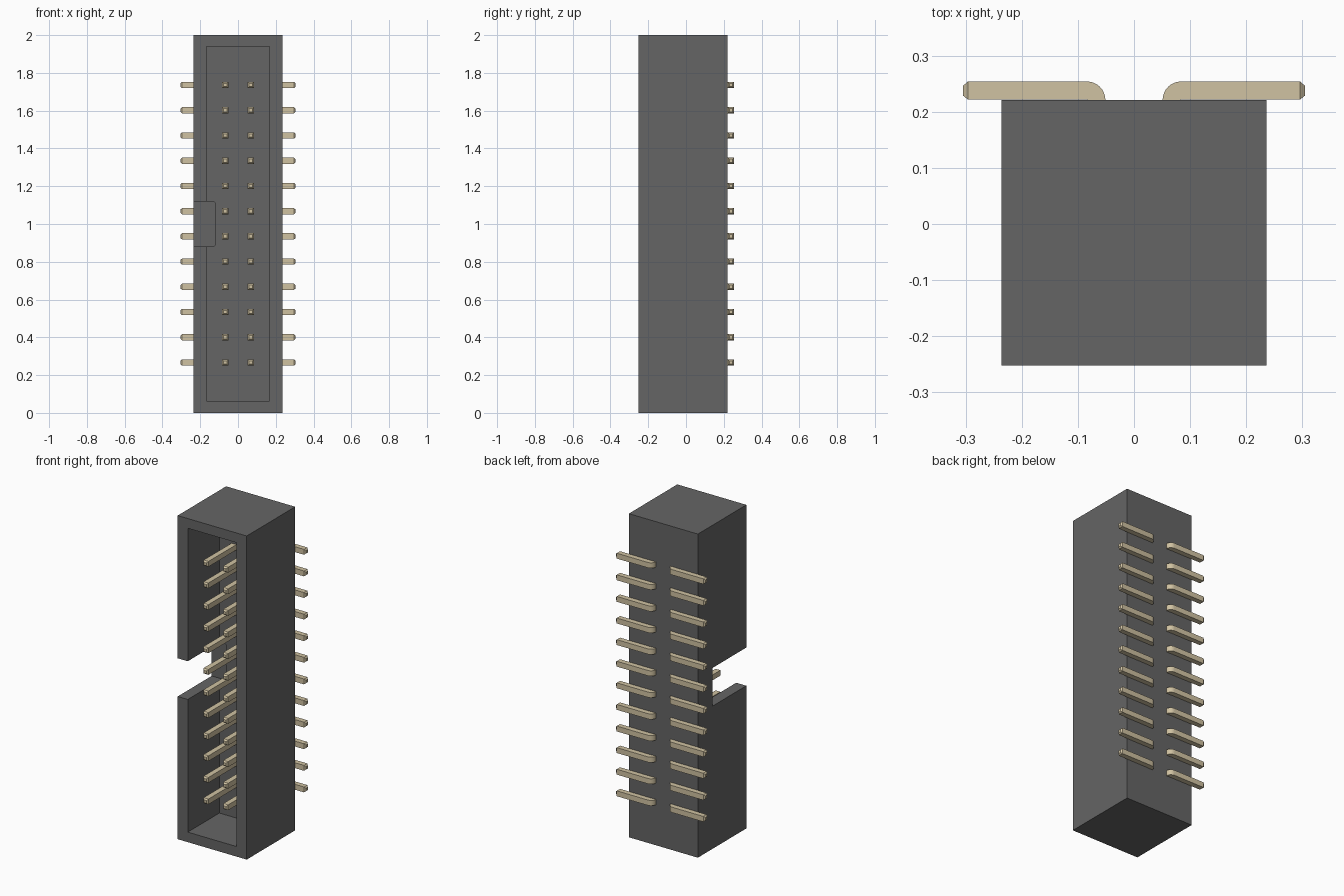
import bpy, bmesh, math

if "Cube" in bpy.data.objects:
    bpy.data.objects.remove(bpy.data.objects["Cube"])


def make_material(name, color):
    m = bpy.data.materials.new(name)
    m.diffuse_color = (*color, 1)
    m.use_nodes = True
    m.node_tree.nodes["Principled BSDF"].inputs["Base Color"].default_value = m.diffuse_color
    return m


dark = make_material("dark_plastic", (0.13, 0.13, 0.13))
tan = make_material("pin_metal", (0.63, 0.54, 0.36))


def add_object(name, bm, material=None):
    bmesh.ops.recalc_face_normals(bm, faces=bm.faces)
    me = bpy.data.meshes.new(name)
    bm.to_mesh(me)
    bm.free()
    ob = bpy.data.objects.new(name, me)
    bpy.context.collection.objects.link(ob)
    if material:
        me.materials.append(material)
    return ob


def box(name, x, y, z, material=None, round_x=None):
    bm = bmesh.new()
    bmesh.ops.create_cube(bm, size=1)
    for v in bm.verts:
        v.co = [lo + (c + 0.5) * (hi - lo) for c, (lo, hi) in zip(v.co, (x, y, z))]
    if round_x is not None:  # round the two depth-wise edges at this x
        edges = [e for e in bm.edges
                 if all(abs(v.co.x - round_x) < 1e-5 for v in e.verts)
                 and abs(e.verts[0].co.z - e.verts[1].co.z) < 1e-5]
        bmesh.ops.bevel(bm, geom=edges, offset=0.008, segments=4,
                        profile=0.5, affect='EDGES')
    return add_object(name, bm, material)


# Shroud: solid block with a front cavity and a keying notch in the left wall
BACK = 0.221
shroud = box("shroud", (-0.236, 0.236), (-0.252, BACK), (0, 2), dark)
cutters = [
    box("cavity_cutter", (-0.167, 0.167), (-0.4, 0.057), (0.062, 1.94)),
    box("notch_cutter", (-0.4, -0.122), (-0.5, 0.08), (0.882, 1.118), round_x=-0.122),
]
bpy.context.view_layer.objects.active = shroud
for c in cutters:
    mod = shroud.modifiers.new(c.name, 'BOOLEAN')
    mod.operation = 'DIFFERENCE'
    mod.solver = 'EXACT'
    mod.object = c
    bpy.ops.object.modifier_apply(modifier=mod.name)
for c in cutters:
    bpy.data.objects.remove(c, do_unlink=True)

# Pin cross-sections along its path: (inner xy, outer xy, half height)
IN, OUT, H = 0.051, 0.084, 0.0166
W = OUT - IN
sections = [((IN + 0.008, -0.225), (OUT - 0.008, -0.225), H - 0.008),
            ((IN, -0.216), (OUT, -0.216), H)]
for i in range(9):  # right-angle bend at the back of the shroud
    a = math.pi / 2 * i / 8
    c, s = math.cos(a), math.sin(a)
    sections.append(((OUT - W * c, BACK + W * s),
                     (OUT - 0.001 * c, BACK + 0.001 * s), H))
sections += [((0.296, BACK + W), (0.296, BACK + 0.001), H),
             ((0.305, BACK + W - 0.008), (0.305, BACK + 0.008), H - 0.008)]


def pin_row(name, side):
    bm = bmesh.new()
    for k in range(12):
        z = 0.267 + k * 0.1335
        rings = []
        for (ax, ay), (bx, by), h in sections:
            rings.append([bm.verts.new((side * x, y, z + dz)) for x, y, dz in
                          ((ax, ay, -h), (bx, by, -h), (bx, by, h), (ax, ay, h))])
        for r, q in zip(rings, rings[1:]):
            for j in range(4):
                n = (j + 1) % 4
                bm.faces.new((r[j], r[n], q[n], q[j]))
        bm.faces.new(rings[0])
        bm.faces.new(rings[-1])
    ob = add_object(name, bm, tan)
    bpy.ops.object.select_all(action='DESELECT')
    ob.select_set(True)
    bpy.context.view_layer.objects.active = ob
    bpy.ops.object.shade_smooth_by_angle(angle=math.radians(25))


# Two mirrored rows of twelve bent pins
pin_row("pins_left", -1)
pin_row("pins_right", 1)
